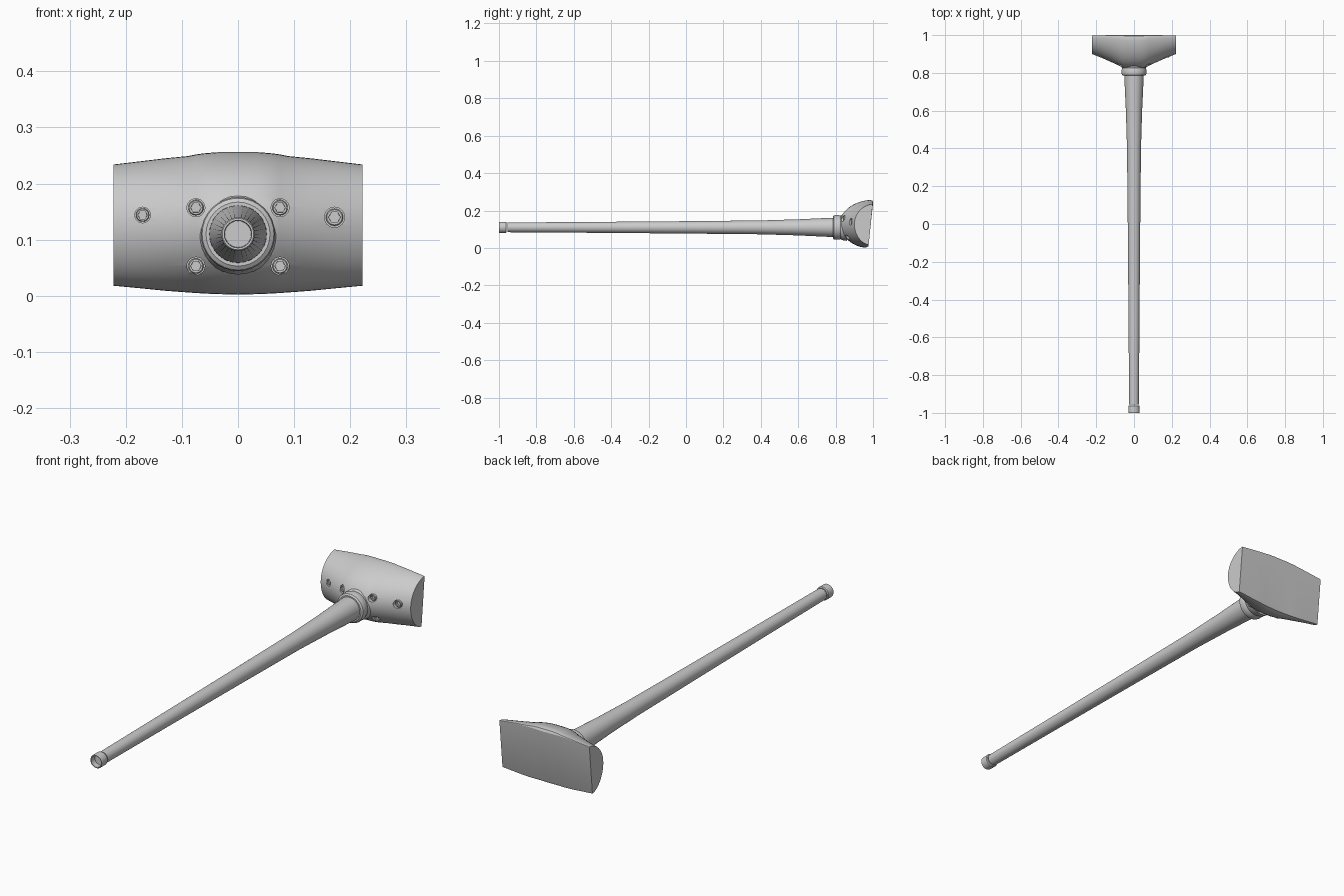
import bpy, bmesh, math
from mathutils import Matrix

cube = bpy.data.objects.get("Cube")
if cube:
    bpy.data.objects.remove(cube, do_unlink=True)

steel = bpy.data.materials.new("light grey steel")
steel.use_nodes = True
steel.diffuse_color = (0.6, 0.6, 0.6, 1)
steel.node_tree.nodes["Principled BSDF"].inputs["Base Color"].default_value = (0.6, 0.6, 0.6, 1)

AXIS_Z = 0.11


def make_object(name, rings, closed=False, smooth=30):
    """Skin a list of equally long vertex rings; cap both ends unless closed."""
    bm = bmesh.new()
    loops = [[bm.verts.new(p) for p in ring] for ring in rings]
    pairs = list(zip(loops, loops[1:]))
    if closed:
        pairs.append((loops[-1], loops[0]))
    else:
        bm.faces.new(loops[0])
        bm.faces.new(loops[-1])
    n = len(loops[0])
    for a, b in pairs:
        for i in range(n):
            j = (i + 1) % n
            bm.faces.new((a[i], a[j], b[j], b[i]))
    bmesh.ops.recalc_face_normals(bm, faces=bm.faces)
    mesh = bpy.data.meshes.new(name)
    bm.to_mesh(mesh)
    bm.free()
    mesh.materials.append(steel)
    obj = bpy.data.objects.new(name, mesh)
    bpy.context.collection.objects.link(obj)
    shade(obj, smooth)
    return obj


def shade(obj, angle):
    bpy.ops.object.select_all(action='DESELECT')
    obj.select_set(True)
    bpy.context.view_layer.objects.active = obj
    bpy.ops.object.shade_smooth_by_angle(angle=math.radians(angle))


def ring(r, y, x=0, z=AXIS_Z, n=32, hexagon=False):
    """Circle, or hexagon with the same vertex count, facing along y."""
    pts = []
    for i in range(n):
        a = math.tau * i / n
        s = math.cos(math.pi / 6) / math.cos(a % (math.pi / 3) - math.pi / 6) if hexagon else 1
        pts.append((x + r * s * math.cos(a), y, z + r * s * math.sin(a)))
    return pts


# Handle: tapered shaft, flaring towards the head
shaft = [(0.026, -0.955), (0.029, -0.5), (0.033, 0), (0.037, 0.4),
         (0.043, 0.6), (0.051, 0.77), (0.053, 0.86)]
make_object("handle_shaft", [ring(r, y) for r, y in shaft])

# End ferrule with a recessed bore
ferrule = [(0.026, -0.96), (0.03, -0.963), (0.03, -0.997), (0.028, -1),
           (0.0245, -1), (0.0235, -0.975)]
make_object("end_ferrule", [ring(r, y) for r, y in ferrule])

# Collar where the shaft meets the head
collar = [(0.05, 0.785), (0.057, 0.785), (0.064, 0.79), (0.066, 0.797), (0.066, 0.815),
          (0.063, 0.825), (0.068, 0.835), (0.072, 0.86)]
make_object("collar", [ring(r, y) for r, y in collar])

# Head: half sections along x as (x, top, bottom, front y, edge rounding)
stations = [(0, 0.256, 0.002, 0.822, 0.016), (0.035, 0.256, 0.003, 0.823, 0.015),
            (0.06, 0.254, 0.004, 0.828, 0.012), (0.075, 0.252, 0.005, 0.836, 0.009),
            (0.09, 0.249, 0.006, 0.843, 0.006), (0.13, 0.245, 0.009, 0.862, 0.004),
            (0.18, 0.239, 0.014, 0.883, 0.002), (0.222, 0.234, 0.018, 0.9, 0.001)]


def back_y(z):
    return 0.975 + 0.1 * z


def section(x, top, bottom, front, edge):
    mid, half = (top + bottom) / 2, (top - bottom) / 2
    steps = 24
    pts = [(x, back_y(top), top - edge * 0.8), (x, back_y(top) - edge * 0.3, top - edge * 0.2)]
    for i in range(steps + 1):
        t = math.pi * i / steps
        z = mid + half * math.cos(t)
        y = back_y(z) - edge
        pts.append((x, y - (y - front) * math.sin(t) ** 1.15, z))
    pts += [(x, back_y(bottom) - edge * 0.3, bottom + edge * 0.2), (x, back_y(bottom), bottom + edge * 0.8)]
    return pts


def front_y(x, z):
    """Height of the head's front surface, for placing bolts."""
    for a, b in zip(stations, stations[1:]):
        if a[0] <= abs(x) <= b[0]:
            f = (abs(x) - a[0]) / (b[0] - a[0])
            top, bottom, front = (a[k] + f * (b[k] - a[k]) for k in (1, 2, 3))
            c = (z - (top + bottom) / 2) / ((top - bottom) / 2)
            y = back_y(z)
            return y - (y - front) * (1 - c * c) ** 0.575


halves = [section(-s[0], *s[1:]) for s in reversed(stations[1:])] + [section(*s) for s in stations]
head = make_object("head", halves)

# Socket bolts sunk into counterbored holes
bolts = [(sx * 0.075, z, 0.016) for sx in (-1, 1) for z in (0.157, 0.053)]
bolts += [(-0.17, 0.144, 0.014), (0.172, 0.14, 0.018)]
for i, (x, z, r) in enumerate(bolts):
    y = front_y(x, z)
    cutter = make_object("bolt_hole_cutter", [ring(r, y - 0.06, x, z, 24), ring(r, y + 0.014, x, z, 24)])
    mod = head.modifiers.new("bolt hole", 'BOOLEAN')
    mod.operation = 'DIFFERENCE'
    mod.solver = 'EXACT'
    mod.object = cutter
    bpy.context.view_layer.objects.active = head
    bpy.ops.object.modifier_apply(modifier=mod.name)
    bpy.data.objects.remove(cutter, do_unlink=True)
    face = y + 0.002
    parts = [ring(r * 0.85, y + 0.02, x, z, 24), ring(r * 0.85, face + 0.002, x, z, 24),
             ring(r * 0.75, face, x, z, 24), ring(r * 0.6, face, x, z, 24, True),
             ring(r * 0.58, face + 0.009, x, z, 24, True)]
    make_object("socket_bolt_%d" % (i + 1), parts)
shade(head, 30)
